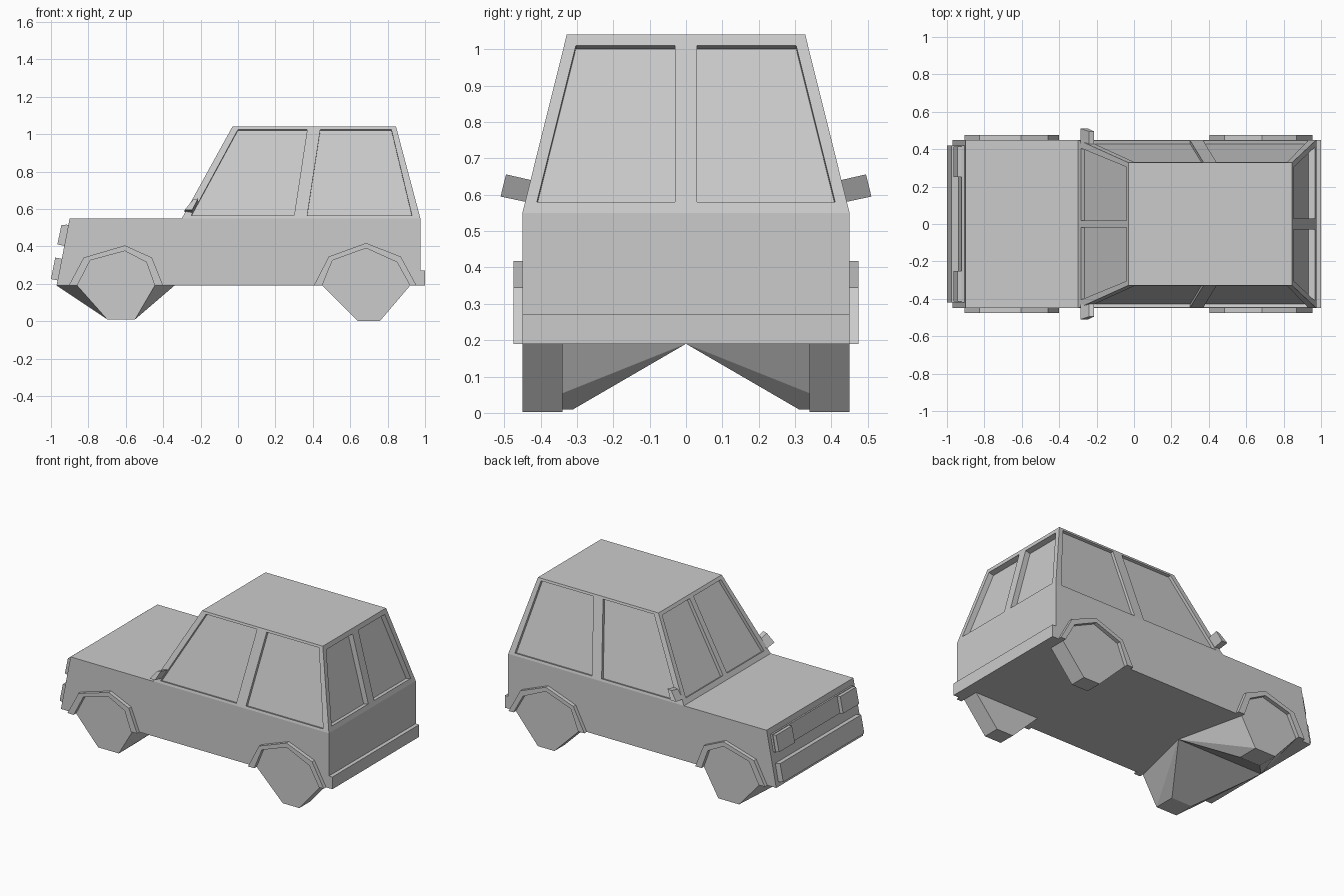
import bpy, bmesh
from mathutils import Vector

if "Cube" in bpy.data.objects:
    bpy.data.objects.remove(bpy.data.objects["Cube"])


def finish(name, bm):
    bmesh.ops.recalc_face_normals(bm, faces=bm.faces[:])
    me = bpy.data.meshes.new(name)
    bm.to_mesh(me)
    bm.free()
    ob = bpy.data.objects.new(name, me)
    bpy.context.scene.collection.objects.link(ob)
    return ob


def loft(bm, a, b):
    """Closed solid between two matching loops of points."""
    va = [bm.verts.new(p) for p in a]
    vb = [bm.verts.new(p) for p in b]
    n = len(va)
    bm.faces.new(va)
    bm.faces.new(vb[::-1])
    for i in range(n):
        j = (i + 1) % n
        bm.faces.new((va[i], vb[i], vb[j], va[j]))


def solid(name, a, b):
    bm = bmesh.new()
    loft(bm, a, b)
    return finish(name, bm)


def extrude_y(name, profile, y0, y1):
    return solid(name, [(x, y0, z) for x, z in profile], [(x, y1, z) for x, z in profile])


def mirror_y(ob):
    m = ob.modifiers.new("mirror", 'MIRROR')
    m.use_axis = (False, True, False)
    m.use_clip = False
    m.use_mirror_merge = False
    return ob


def rect(x0, x1, y, z):
    return [(x0, -y, z), (x1, -y, z), (x1, y, z), (x0, y, z)]


# lower body with a raked nose
solid("lower_body", [(-.97, -.45, .19), (.975, -.45, .19), (.975, .45, .19), (-.97, .45, .19)],
      rect(-.90, .975, .45, .55))

# tapered cabin
cabin = solid("cabin", rect(-.30, .975, .45, .55), rect(-.03, .845, .328, 1.04))


def t(z):
    return (z - .55) / .49


def side(x, z):
    return Vector((x, .45 - .122 * t(z), z))


def windscreen(y, z):
    return Vector((-.30 + .27 * t(z), y, z))


def rear(y, z):
    return Vector((.975 - .13 * t(z), y, z))


# recessed window openings cut into the cabin
windows = [
    ([side(*p) for p in ((-.25, .565), (.30, .565), (.37, 1.025), (0, 1.025))], .018),
    ([side(*p) for p in ((.37, .565), (.93, .565), (.82, 1.025), (.44, 1.025))], .018),
    ([windscreen(*p) for p in ((.02, .58), (.405, .58), (.305, 1.02), (.02, 1.02))], .022),
    ([rear(*p) for p in ((.03, .58), (.41, .58), (.303, 1.01), (.03, 1.01))], .035),
]
cut = bmesh.new()
middle = Vector((.35, 0, .75))
for pts, depth in windows:
    n = (pts[1] - pts[0]).cross(pts[3] - pts[0]).normalized()
    if n.dot(pts[0] - middle) < 0:
        n = -n
    for s in (1, -1):
        flip = Vector((1, s, 1))
        loft(cut, [(p - n * depth) * flip for p in pts], [(p + n * .02) * flip for p in pts])
cutter = finish("window_cutter", cut)
cutter.hide_render = True
mod = cabin.modifiers.new("windows", 'BOOLEAN')
mod.operation = 'DIFFERENCE'
mod.solver = 'EXACT'
mod.object = cutter
bpy.context.view_layer.objects.active = cabin
bpy.ops.object.modifier_apply(modifier=mod.name)
bpy.data.objects.remove(cutter)

# wheel arches
arches = {
    "front_arch": [(-.905, .19), (-.825, .34), (-.605, .405), (-.46, .34), (-.40, .19),
                   (-.445, .19), (-.49, .315), (-.605, .375), (-.79, .325), (-.86, .19)],
    "rear_arch": [(.405, .19), (.485, .345), (.685, .418), (.87, .345), (.955, .19),
                  (.92, .19), (.85, .315), (.685, .39), (.505, .325), (.45, .19)],
}
for name, prof in arches.items():
    mirror_y(extrude_y(name, prof, .445, .475))

# rear wheels
mirror_y(extrude_y("rear_wheel", [(.45, .19), (.64, .002), (.76, .002), (.92, .19)], .34, .45))

# front wheels, sloping inward to the middle of the floor
bm = bmesh.new()
for p in ((-.86, .45, .19), (-.445, .45, .19), (-.70, .45, .01), (-.55, .45, .01),
          (-.70, .31, .01), (-.55, .31, .01), (-.97, 0, .19), (-.34, 0, .19)):
    bm.verts.new(p)
bmesh.ops.convex_hull(bm, input=bm.verts[:])
mirror_y(finish("front_wheel", bm))

# bumpers
extrude_y("rear_bumper", [(.965, .19), (1, .19), (1, .27), (.965, .27)], -.45, .45)
extrude_y("front_bumper", [(-.95, .215), (-1, .225), (-.977, .34), (-.925, .33)], -.42, .42)

# grille and headlights
extrude_y("grille", [(-.91, .40), (-.942, .405), (-.921, .517), (-.89, .51)], -.42, .42)
mirror_y(extrude_y("headlight", [(-.91, .40), (-.966, .41), (-.944, .515), (-.89, .51)], .25, .415))

# side mirrors
mirror_y(solid("side_mirror",
               [(-.285, .43, .585), (-.285, .51, .595), (-.24, .495, .65), (-.24, .425, .635)],
               [(-.245, .43, .578), (-.245, .51, .595), (-.213, .495, .656), (-.213, .425, .64)]))
